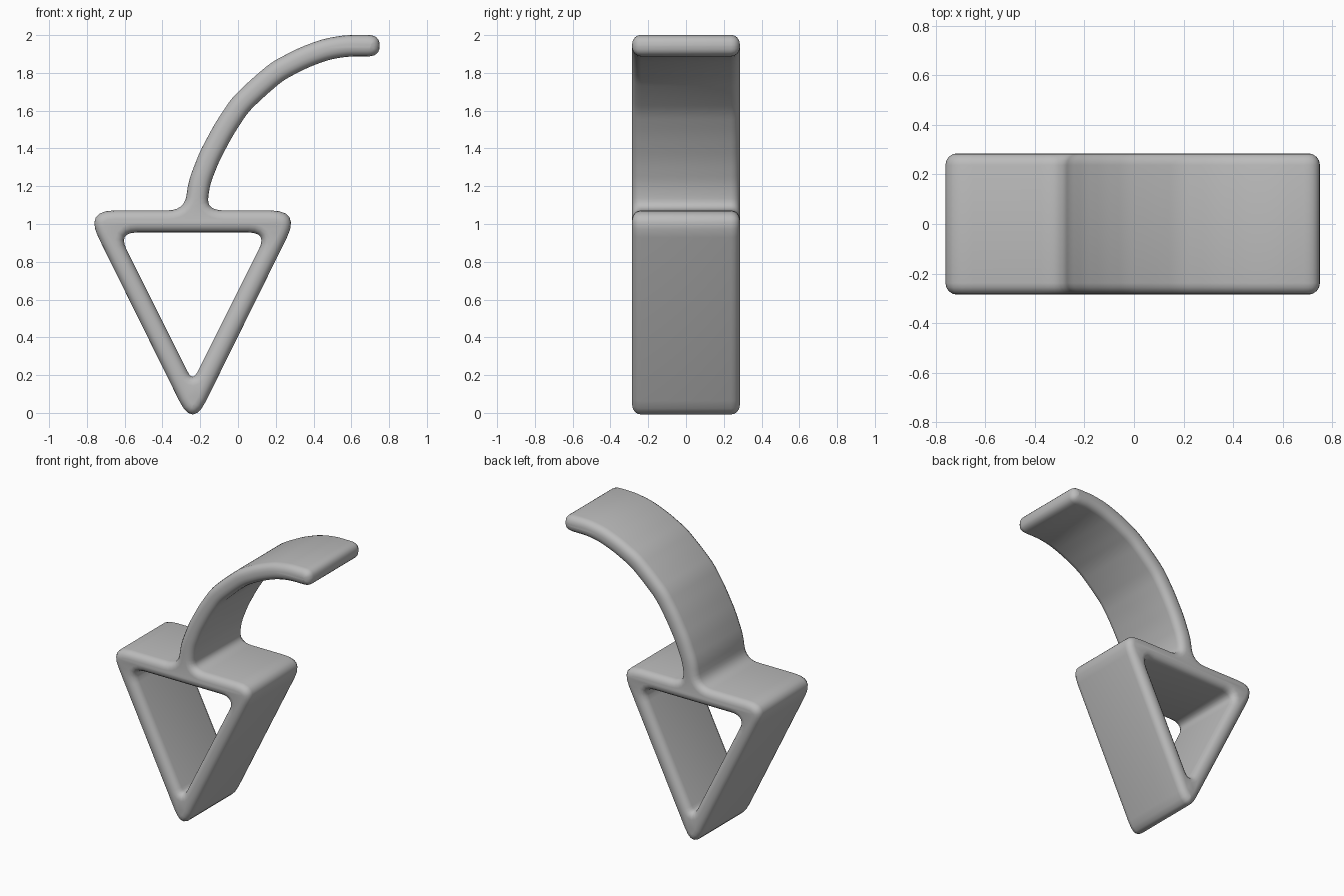
import bpy, bmesh, math
from mathutils import Vector

cube = bpy.data.objects.get("Cube")
if cube:
    bpy.data.objects.remove(cube, do_unlink=True)

HALF_DEPTH = 0.285
EDGE = 0.047
HALF_BAND = 0.057

grey = bpy.data.materials.new("plain grey")
grey.use_nodes = True
colour = (0.5, 0.5, 0.5, 1)
grey.diffuse_color = colour
grey.node_tree.nodes["Principled BSDF"].inputs["Base Color"].default_value = colour


def rounded(corners, steps=6):
    """Closed outline from (x, z, cut length) corners, each replaced by a curve."""
    path = []
    for i, (x, z, cut) in enumerate(corners):
        p = Vector((x, z))
        before = Vector(corners[i - 1][:2]) - p
        after = Vector(corners[(i + 1) % len(corners)][:2]) - p
        a = p + before.normalized() * min(cut, before.length * 0.48)
        b = p + after.normalized() * min(cut, after.length * 0.48)
        for k in range(steps + 1):
            t = k / steps
            path.append(a * (1 - t) ** 2 + p * 2 * t * (1 - t) + b * t * t)
    return path


# Curved arm: a centre line widened to both sides
centre = [Vector(p) for p in (
    (-0.225, 1.07), (-0.205, 1.22), (-0.15, 1.36), (-0.075, 1.50), (0.01, 1.63),
    (0.11, 1.725), (0.21, 1.81), (0.345, 1.88), (0.465, 1.925), (0.575, 1.944),
    (0.75, 1.944))]
upper, lower = [], []
for i, p in enumerate(centre):
    along = (centre[min(i + 1, len(centre) - 1)] - centre[max(i - 1, 0)]).normalized()
    side = Vector((-along.y, along.x)) * HALF_BAND
    cut = 0.08 if i == 0 else 0.065 if i == len(centre) - 1 else 0.05
    upper.append((*(p + side), cut))
    lower.append((*(p - side), cut))
upper[0] = (-0.285, 1.072, 0.09)
lower[0] = (-0.165, 1.072, 0.09)

# Triangular frame joined to the arm, with its opening
outer = rounded([(-0.24, -0.08, 0.16), (-0.81, 1.072, 0.16)] + upper
                + lower[::-1] + [(0.33, 1.072, 0.16)])
opening = rounded([(-0.24, 0.165, 0.06), (0.155, 0.955, 0.10), (-0.635, 0.955, 0.10)])

curve = bpy.data.curves.new("hook_outline", "CURVE")
curve.dimensions = "2D"
curve.fill_mode = "BOTH"
curve.extrude = HALF_DEPTH - EDGE
curve.bevel_depth = EDGE
curve.bevel_resolution = 3
curve.offset = -EDGE
for path in (outer, opening):
    spline = curve.splines.new("POLY")
    spline.points.add(len(path) - 1)
    for point, p in zip(spline.points, path):
        point.co = (p.x, p.y, 0, 1)
    spline.use_cyclic_u = True

# Turn the outline into one upright solid
helper = bpy.data.objects.new("outline_helper", curve)
bpy.context.collection.objects.link(helper)
bpy.context.view_layer.update()
evaluated = helper.evaluated_get(bpy.context.evaluated_depsgraph_get())
mesh = bpy.data.meshes.new_from_object(evaluated)
bpy.data.objects.remove(helper, do_unlink=True)

bm = bmesh.new()
bm.from_mesh(mesh)
bmesh.ops.remove_doubles(bm, verts=bm.verts, dist=0.0005)
for v in bm.verts:
    v.co = (v.co.x, -v.co.z, v.co.y)
bmesh.ops.recalc_face_normals(bm, faces=bm.faces)
bm.to_mesh(mesh)
bm.free()
mesh.materials.clear()
mesh.materials.append(grey)

hook = bpy.data.objects.new("triangle_frame_with_curved_arm", mesh)
bpy.context.collection.objects.link(hook)
bpy.context.view_layer.objects.active = hook
hook.select_set(True)
bpy.ops.object.shade_smooth_by_angle(angle=math.radians(40))
